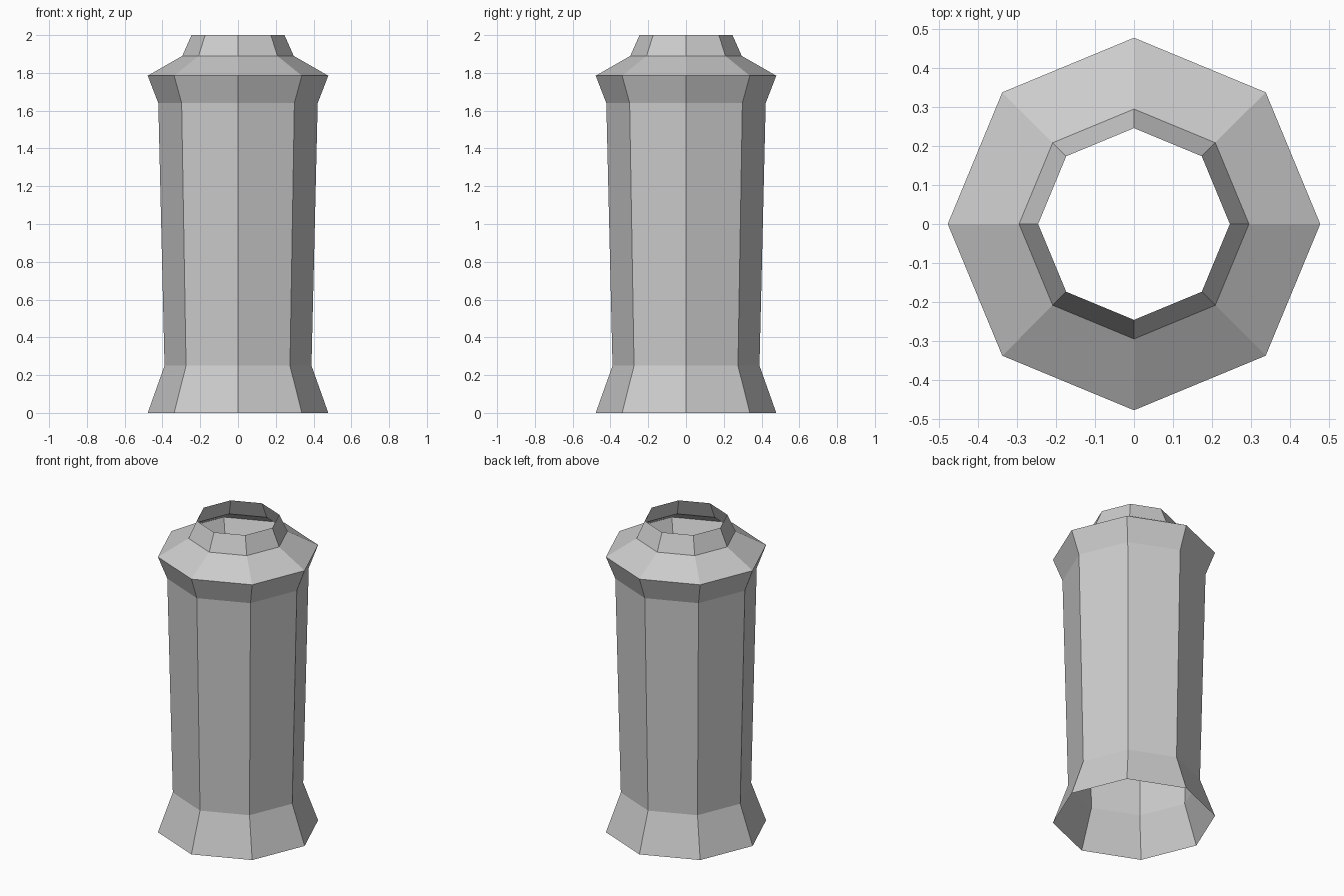
import bpy, bmesh
from math import cos, sin, tau

if "Cube" in bpy.data.objects:
    bpy.data.objects.remove(bpy.data.objects["Cube"])

SIDES = 8
# Profile of the open shell: (radius, height), bottom to top
PROFILE = [(0.478, 0), (0.389, 0.25), (0.422, 1.64),
           (0.478, 1.785), (0.295, 1.89), (0.246, 2.0)]

bm = bmesh.new()
rings = [[bm.verts.new((r * cos(tau * i / SIDES), r * sin(tau * i / SIDES), z))
          for i in range(SIDES)] for r, z in PROFILE]

# Flat octagonal walls between neighbouring rings, open at both ends
for low, high in zip(rings, rings[1:]):
    for i in range(SIDES):
        j = (i + 1) % SIDES
        bm.faces.new((low[i], low[j], high[j], high[i]))

mesh = bpy.data.meshes.new("column_shell")
bm.to_mesh(mesh)
bm.free()
bpy.context.collection.objects.link(bpy.data.objects.new("column_shell", mesh))
